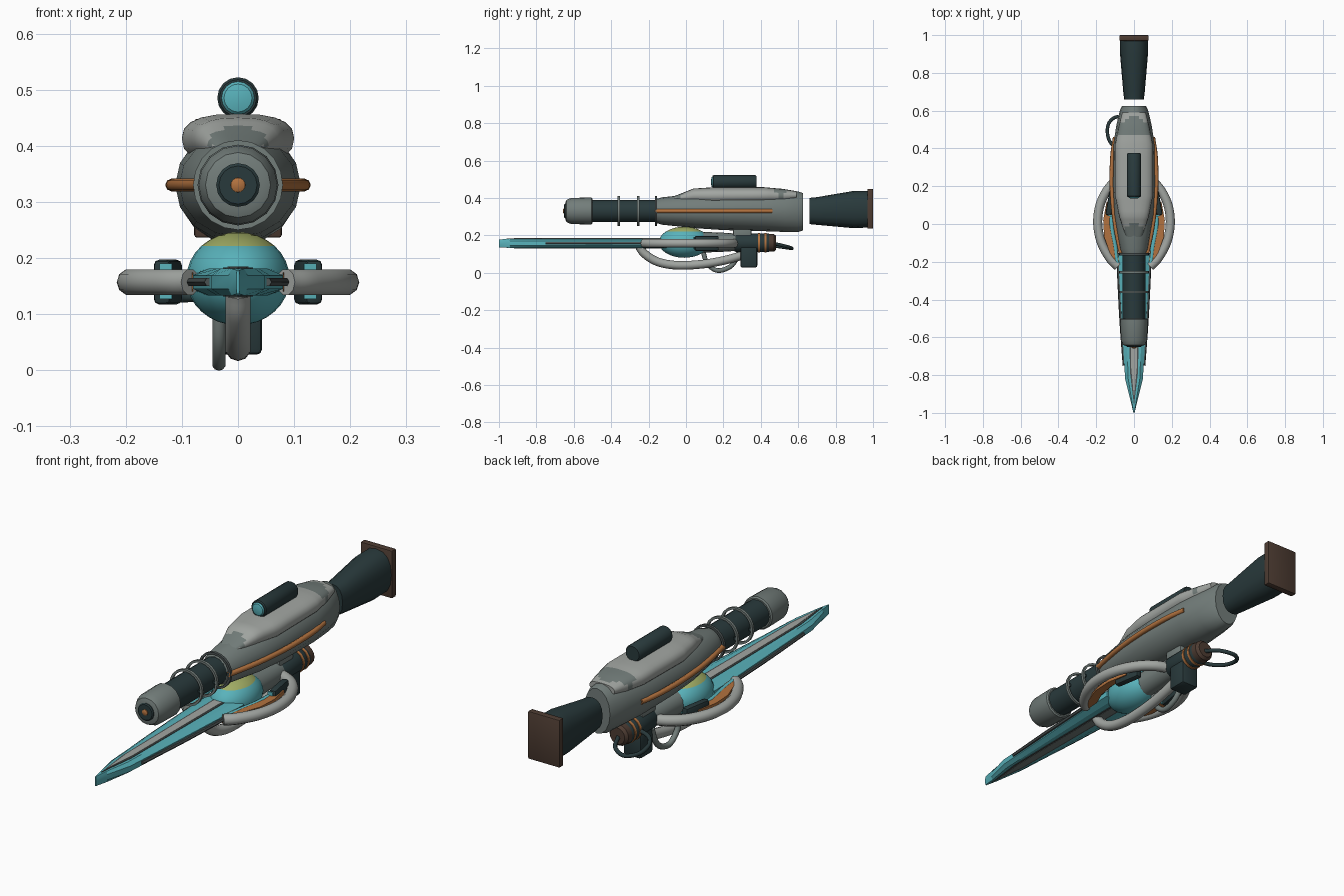
import bpy, bmesh, math
from mathutils import Vector, Matrix

if "Cube" in bpy.data.objects:
    bpy.data.objects.remove(bpy.data.objects["Cube"])


def mat(name, r, g, b):
    m = bpy.data.materials.new(name)
    m.diffuse_color = (r, g, b, 1)
    m.use_nodes = True
    m.node_tree.nodes["Principled BSDF"].inputs["Base Color"].default_value = m.diffuse_color
    return m


DARK = mat("dark_teal", 0.022, 0.042, 0.045)
GRAY = mat("hull_gray", 0.17, 0.205, 0.195)
LIGHT = mat("light_gray", 0.36, 0.38, 0.36)
CYAN = mat("cyan", 0.10, 0.45, 0.50)
ORANGE = mat("copper", 0.45, 0.17, 0.05)
OLIVE = mat("olive", 0.36, 0.42, 0.13)
BROWN = mat("brown", 0.075, 0.045, 0.032)
SLATE = mat("slate", 0.07, 0.085, 0.085)


def finish(name, bm, *mats, angle=35):
    bmesh.ops.recalc_face_normals(bm, faces=bm.faces)
    me = bpy.data.meshes.new(name)
    bm.to_mesh(me)
    bm.free()
    ob = bpy.data.objects.new(name, me)
    bpy.context.collection.objects.link(ob)
    for m in mats:
        me.materials.append(m)
    bpy.ops.object.select_all(action='DESELECT')
    ob.select_set(True)
    bpy.context.view_layer.objects.active = ob
    bpy.ops.object.shade_smooth_by_angle(angle=math.radians(angle))
    return ob


def skin(rings):
    """bmesh skin over closed rings of points, with end caps"""
    bm = bmesh.new()
    vr = [[bm.verts.new(p) for p in r] for r in rings]
    n = len(vr[0])
    for a, b in zip(vr, vr[1:]):
        for i in range(n):
            bm.faces.new((a[i], a[(i + 1) % n], b[(i + 1) % n], b[i]))
    bm.faces.new(vr[0])
    bm.faces.new(vr[-1])
    return bm


def loft(sections, n=16, x=0, e=1.0):
    """sections along y: (y, rx, rz, centre z); e < 1 gives a boxier section"""
    def se(v):
        return math.copysign(abs(v) ** e, v)
    return skin([[(x + rx * se(math.cos(2 * math.pi * i / n)), y,
                   cz + rz * se(math.sin(2 * math.pi * i / n))) for i in range(n)]
                 for y, rx, rz, cz in sections])


def lathe(name, prof, cz, m, x=0, n=16):
    return finish(name, loft([(y, r, r, cz) for y, r in prof], n, x), m)


def prism(name, pts, z0, z1, m):
    return finish(name, skin([[(x, y, z) for x, y in pts] for z in (z0, z1)]), m)


def box(name, c, s, m, rot=0, bevel=0.01):
    bm = bmesh.new()
    bmesh.ops.create_cube(bm, size=1, matrix=Matrix.Translation(c) @ Matrix.Rotation(rot, 4, 'Z')
                          @ Matrix.Diagonal((*s, 1)))
    if bevel:
        bmesh.ops.bevel(bm, geom=bm.edges[:], offset=bevel, segments=2, profile=0.5, affect='EDGES')
    return finish(name, bm, m)


def smooth_path(pts, k=6):
    """Catmull-Rom path through the points"""
    p = [Vector(q) for q in pts]
    p = [2 * p[0] - p[1]] + p + [2 * p[-1] - p[-2]]
    out = []
    for a, b, c, d in zip(p, p[1:], p[2:], p[3:]):
        for j in range(k):
            t = j / k
            out.append(0.5 * (2 * b + (c - a) * t + (2 * a - 5 * b + 4 * c - d) * t * t
                              + (3 * b - a - 3 * c + d) * t ** 3))
    return out + [p[-2]]


def tube(name, pts, r, m, n=10, k=6, up=(0, 0, 1), flat=1.0):
    path, up, rings = smooth_path(pts, k), Vector(up), []
    for i, q in enumerate(path):
        d = (path[min(i + 1, len(path) - 1)] - path[max(i - 1, 0)]).normalized()
        s = d.cross(up).normalized()
        u = s.cross(d)
        rings.append([q + r * (s * math.cos(2 * math.pi * j / n) + u * flat * math.sin(2 * math.pi * j / n))
                      for j in range(n)])
    return finish(name, skin(rings), m, angle=50)


def mirrored(pts, s):
    return [(p[0] * s, *p[1:]) for p in pts]


SIDES = (("left", -1), ("right", 1))

# main hull
finish("hull", loft([(-0.165, 0.06, 0.062, 0.33), (-0.13, 0.075, 0.073, 0.33), (0.05, 0.105, 0.092, 0.33),
                     (0.2, 0.112, 0.102, 0.33), (0.42, 0.11, 0.108, 0.33), (0.53, 0.092, 0.11, 0.328),
                     (0.60, 0.075, 0.108, 0.326), (0.625, 0.064, 0.1, 0.326)]), GRAY)

# upper armour shell with worn patches at both ends
keys = [(-0.07, 0.04, 0.015, 0.392), (-0.03, 0.055, 0.022, 0.4), (0.04, 0.078, 0.038, 0.412),
        (0.15, 0.1, 0.045, 0.412), (0.42, 0.1, 0.043, 0.414), (0.52, 0.08, 0.036, 0.412),
        (0.59, 0.062, 0.022, 0.414)]
secs = []
for a, b in zip(keys, keys[1:]):
    secs += [tuple(u + (v - u) * t / 4 for u, v in zip(a, b)) for t in range(4)]
bm = loft(secs + [keys[-1]], 20, e=0.8)
for f in bm.faces:
    c = f.calc_center_median()
    rear = 0.46 + 0.6 * abs(abs(c.x) - 0.045) < c.y < 0.585 - 0.8 * abs(c.x)
    if c.z > 0.4 and (rear or c.y < 0.02 - 0.8 * abs(c.x)):
        f.material_index = 1
finish("armour_shell", bm, LIGHT, GRAY)

# sight on top
lathe("sight", [(0.142, 0.033), (0.147, 0.037), (0.37, 0.037), (0.376, 0.033)], 0.485, DARK)
lathe("sight_lens", [(0.134, 0.012), (0.137, 0.025), (0.145, 0.032)], 0.485, CYAN)

# barrel, rings and muzzle
lathe("barrel", [(-0.51, 0.06), (-0.14, 0.06)], 0.33, DARK)
for i, y in enumerate((-0.36, -0.255, -0.16)):
    bm = bmesh.new()
    prof = [(0.07, -0.006), (0.08, -0.006), (0.08, 0.006), (0.07, 0.006)]
    vs = [[bm.verts.new((r * math.cos(t * math.pi / 10), y + dy, 0.33 + r * math.sin(t * math.pi / 10)))
           for r, dy in prof] for t in range(20)]
    for t in range(20):
        for j in range(4):
            bm.faces.new((vs[t][j], vs[t][(j + 1) % 4], vs[(t + 1) % 20][(j + 1) % 4], vs[(t + 1) % 20][j]))
    finish(f"barrel_ring_{i}", bm, SLATE if i == 2 else GRAY)
    box(f"ring_clip_{i}", (0, y, 0.33), (0.15, 0.01, 0.012), DARK, bevel=0)
lathe("muzzle", [(-0.645, 0.045), (-0.64, 0.058), (-0.615, 0.07), (-0.505, 0.072), (-0.5, 0.066)], 0.33, GRAY)
lathe("muzzle_nozzle", [(-0.652, 0.034), (-0.648, 0.039), (-0.63, 0.039)], 0.33, DARK)
lathe("muzzle_tip", [(-0.658, 0.007), (-0.655, 0.013), (-0.64, 0.014)], 0.33, ORANGE)

# copper strips along the hull
for side, s in SIDES:
    tube(f"hull_strip_{side}", mirrored([(0.068, -0.165, 0.33), (0.1, 0.0, 0.33), (0.117, 0.18, 0.33),
                                         (0.115, 0.35, 0.33), (0.1, 0.46, 0.33)], s), 0.0115, ORANGE, n=8)

# stock and butt plate
finish("stock", loft([(0.66, 0.052, 0.07, 0.33), (0.70, 0.057, 0.074, 0.33), (0.90, 0.074, 0.1, 0.338),
                      (0.975, 0.075, 0.098, 0.34)], 16, e=0.85), DARK)
box("butt_plate", (0, 0.985, 0.342), (0.156, 0.03, 0.212), BROWN, bevel=0.005)

# blade: chamfered slab tapering to an upright tip
rings = []
for y, w, h in ((-1.0, 0.003, 0.021), (-0.94, 0.017, 0.024), (-0.82, 0.047, 0.024),
                (-0.65, 0.057, 0.024), (-0.24, 0.08, 0.024), (-0.08, 0.085, 0.024)):
    k = ((1, .5), (.65, 1), (-.65, 1), (-1, .5), (-1, -.5), (-.65, -1), (.65, -1), (1, -.5))
    rings.append([(w * a, y, 0.157 + h * b) for a, b in k])
finish("blade", skin(rings), CYAN, angle=20)
for part, z in (("top", 0.181), ("bottom", 0.133)):
    prism(f"blade_groove_{part}", [(0, -0.96), (0.022, -0.78), (0.027, -0.12), (-0.027, -0.12), (-0.022, -0.78)],
          z - 0.002, z + 0.002, SLATE)
    prism(f"blade_inlay_{part}", [(0, -0.92), (0.015, -0.76), (0.019, -0.12), (-0.019, -0.12), (-0.015, -0.76)],
          z - 0.0035, z + 0.0035, LIGHT if z > 0.15 else GRAY)
for side, s in SIDES:
    tube(f"blade_rail_{side}", mirrored([(0.052, -0.75, 0.157), (0.07, -0.5, 0.157), (0.084, -0.22, 0.157)], s),
         0.008, SLATE, n=6)

# power orb with olive cap, and the core behind it
bm = bmesh.new()
bmesh.ops.create_uvsphere(bm, u_segments=24, v_segments=16, radius=1)
bmesh.ops.transform(bm, verts=bm.verts, matrix=Matrix.Translation((0, -0.01, 0.163))
                    @ Matrix.Diagonal((0.092, 0.135, 0.083, 1)))
for f in bm.faces:
    f.material_index = int(f.calc_center_median().z > 0.218)
finish("orb", bm, CYAN, OLIVE)
lathe("core", [(0.06, 0.06), (0.10, 0.055), (0.22, 0.05), (0.28, 0.045)], 0.163, GRAY)
box("core_strut", (0, 0.3, 0.215), (0.06, 0.1, 0.07), GRAY)

# side guard tubes with copper and cyan fittings
for side, s in SIDES:
    tube(f"guard_tube_{side}", mirrored([(0.085, -0.225, 0.157), (0.125, -0.185, 0.157), (0.172, -0.1, 0.157),
                                         (0.192, 0.0, 0.157), (0.18, 0.1, 0.157), (0.138, 0.185, 0.157),
                                         (0.085, 0.235, 0.157), (0.03, 0.26, 0.157)], s), 0.024, LIGHT)
    outer = [(0.08, -0.225), (0.125, -0.16), (0.158, -0.07), (0.163, 0.02), (0.145, 0.12)]
    inner = [(0.125, 0.1), (0.13, 0.0), (0.115, -0.08), (0.085, -0.15)]
    prism(f"copper_crescent_{side}", mirrored(outer + inner, s), 0.14, 0.174, ORANGE)
    tube(f"cyan_conduit_{side}", mirrored([(0.088, -0.22, 0.165), (0.1, -0.12, 0.165), (0.118, -0.02, 0.165),
                                           (0.12, 0.08, 0.165)], s), 0.012, CYAN, n=8)
    box(f"side_block_{side}", (s * 0.125, 0.11, 0.157), (0.032, 0.13, 0.08), DARK, rot=s * 0.17)
    for z in (0.135, 0.182):
        box(f"block_light_{side}", (s * 0.128, 0.045, z), (0.022, 0.008, 0.016), CYAN, rot=s * 0.17, bevel=0)

# lower guard tube and thin pipe
tube("lower_guard", [(0, -0.25, 0.14), (0, -0.22, 0.1), (0, -0.15, 0.058), (0, -0.05, 0.04), (0, 0.08, 0.045),
                     (0, 0.2, 0.065), (0, 0.31, 0.095)], 0.023, LIGHT, up=(1, 0, 0))
tube("lower_pipe", [(-0.034, 0.09, 0.12), (-0.034, 0.11, 0.055), (-0.034, 0.15, 0.018), (-0.034, 0.19, 0.013),
                    (-0.034, 0.24, 0.035), (-0.034, 0.27, 0.075), (-0.034, 0.29, 0.13)],
     0.0125, GRAY, up=(1, 0, 0))

# rear generator with copper rings, power box and hose
lathe("generator", [(0.26, 0.045), (0.27, 0.05), (0.44, 0.05), (0.45, 0.045)], 0.16, DARK)
for i, y in enumerate((0.39, 0.425)):
    lathe(f"generator_ring_{i}", [(y - 0.006, 0.053), (y + 0.006, 0.053)], 0.16, ORANGE)
lathe("generator_cap", [(0.44, 0.048), (0.47, 0.047), (0.482, 0.036)], 0.16, BROWN)
box("power_box", (0, 0.336, 0.085), (0.086, 0.09, 0.115), DARK)
tube("hose", [(0.0, 0.475, 0.155), (-0.03, 0.54, 0.14), (-0.09, 0.567, 0.13), (-0.135, 0.53, 0.135),
              (-0.137, 0.46, 0.145), (-0.1, 0.405, 0.155), (-0.03, 0.38, 0.16)], 0.009, DARK, n=8)
